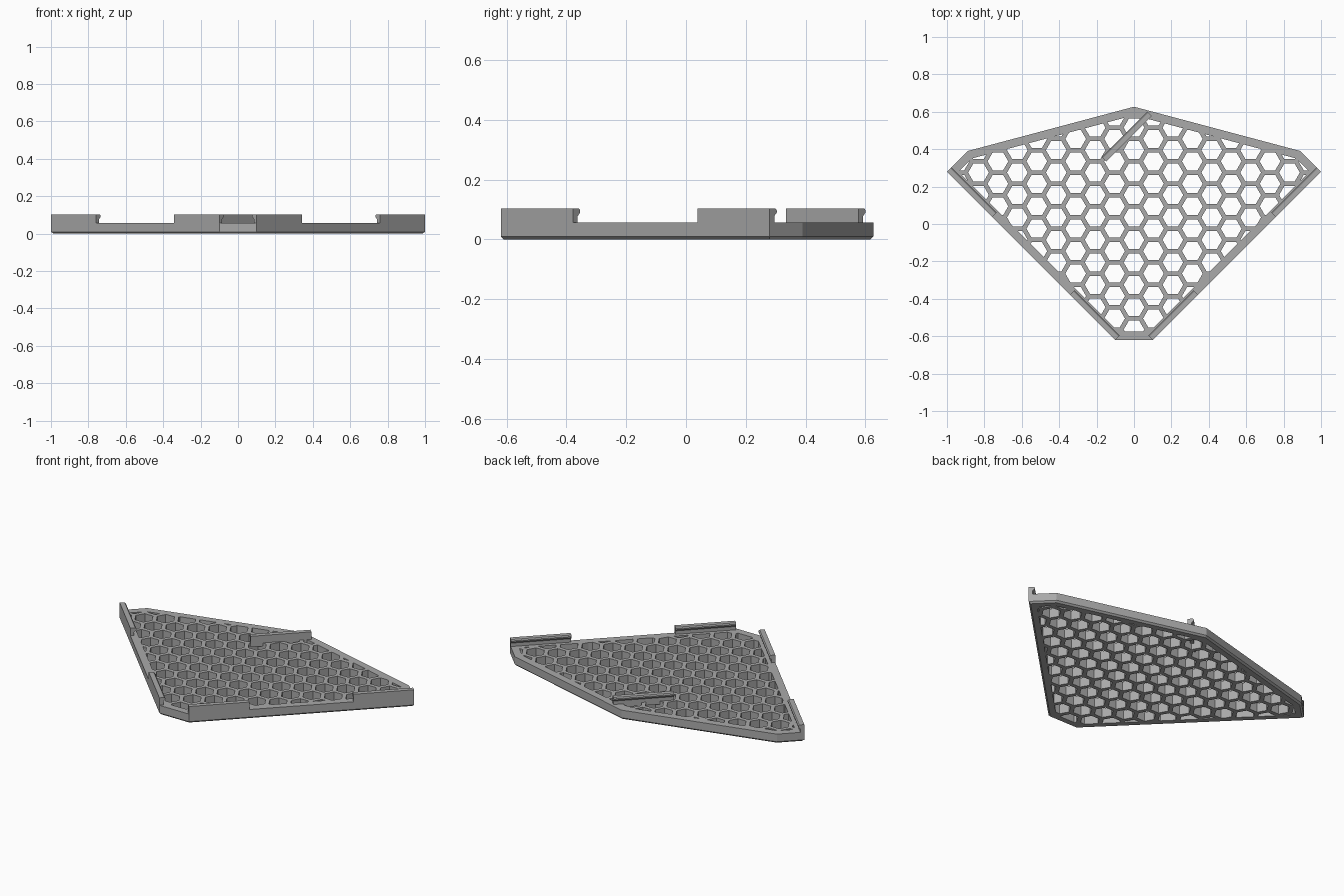
import bpy, bmesh, math
from mathutils import Vector

if "Cube" in bpy.data.objects:
    bpy.data.objects.remove(bpy.data.objects["Cube"])

grey = bpy.data.materials.new("light_grey")
grey.use_nodes = True
grey.diffuse_color = (0.4, 0.4, 0.4, 1)
grey.node_tree.nodes["Principled BSDF"].inputs["Base Color"].default_value = grey.diffuse_color

THICK, TOP, RIM, BEVEL = 0.057, 0.103, 0.044, 0.01
PITCH, HOLE = 0.12, 0.096           # hexagon spacing and width across flats


def make_object(name, bm):
    bmesh.ops.recalc_face_normals(bm, faces=bm.faces)
    mesh = bpy.data.meshes.new(name)
    bm.to_mesh(mesh)
    bm.free()
    mesh.materials.append(grey)
    obj = bpy.data.objects.new(name, mesh)
    bpy.context.collection.objects.link(obj)
    return obj


def prism(bm, rings):
    """Stack equal-length rings of points into a closed solid."""
    loops = [[bm.verts.new(p) for p in ring] for ring in rings]
    bm.faces.new(loops[0])
    bm.faces.new(loops[-1])
    for low, high in zip(loops, loops[1:]):
        for i in range(len(low)):
            j = (i + 1) % len(low)
            bm.faces.new((low[i], low[j], high[j], high[i]))


def inset(points, d):
    """Shrink a counter-clockwise outline by d."""
    out = []
    for i, p in enumerate(points):
        a = (p - points[i - 1]).normalized()
        b = (points[(i + 1) % len(points)] - p).normalized()
        na, nb = Vector((-a.y, a.x)), Vector((-b.y, b.x))
        out.append(p + (na + nb) * d / (1 + na.dot(nb)))
    return out


def clip(poly, outline):
    """Keep the part of poly inside the convex outline."""
    for i, a in enumerate(outline):
        e = outline[(i + 1) % len(outline)] - a
        side = lambda p: e.x * (p.y - a.y) - e.y * (p.x - a.x)
        kept = []
        for j, q in enumerate(poly):
            p = poly[j - 1]
            sp, sq = side(p), side(q)
            if sp * sq < 0:
                kept.append(p.lerp(q, sp / (sp - sq)))
            if sq >= 0:
                kept.append(q)
        poly = kept
    return poly


def at(points, z):
    return [(p.x, p.y, z) for p in points]


# Plate outline, right half mirrored to the left
right = [Vector(p) for p in ((0.1, -0.62), (1, 0.28), (0.89, 0.39))]
outline = right + [Vector((0, 0.627))] + [Vector((-p.x, p.y)) for p in reversed(right)]
bm = bmesh.new()
prism(bm, [at(inset(outline, BEVEL), 0), at(outline, BEVEL), at(outline, THICK)])
plate = make_object("honeycomb_plate", bm)

# Honeycomb holes, trimmed to leave a solid rim
inner = inset(outline, RIM)
radius = HOLE / math.sqrt(3)
bm = bmesh.new()
for col in range(-9, 10):
    for row in range(-10, 3):
        centre = Vector((col * PITCH * math.sqrt(3) / 2,
                         0.395 + (row + (col % 2) / 2) * PITCH))
        hexagon = [centre + radius * Vector((math.cos(k * math.pi / 3), math.sin(k * math.pi / 3)))
                   for k in range(6)]
        hole = clip(hexagon, inner)
        if len(hole) > 2:
            prism(bm, [at(hole, -0.1), at(hole, 0.2)])
cutter = make_object("hole_cutter", bm)
cutter.hide_render = True
cut = plate.modifiers.new("holes", "BOOLEAN")
cut.operation, cut.solver, cut.object = "DIFFERENCE", "EXACT", cutter
bpy.context.view_layer.objects.active = plate
bpy.ops.object.modifier_apply(modifier=cut.name)
bpy.data.objects.remove(cutter)

# Clip tab section: distance inward from the outer face, height
SECTION = ((0, THICK - 0.02), (0.022, THICK - 0.02), (0.022, 0.078), (0.034, 0.09),
           (0.034, 0.097), (0.028, TOP), (0, TOP))


def clip_tab(name, start, end, side):
    along = (Vector(end) - Vector(start)).normalized()
    inward = Vector((-along.y, along.x)) * side
    bm = bmesh.new()
    prism(bm, [[(*(Vector(p) + inward * d), z) for d, z in SECTION] for p in (start, end)])
    make_object(name, bm)


for side, label in ((1, "left"), (-1, "right")):
    clip_tab("front_tab_" + label, (side * 0.1, -0.62), (side * 0.342, -0.378), side)
    clip_tab("rear_tab_" + label, (side * 0.758, 0.038), (side, 0.28), side)
clip_tab("inner_tab", (-0.148, 0.335), (0.094, 0.577), 1)
